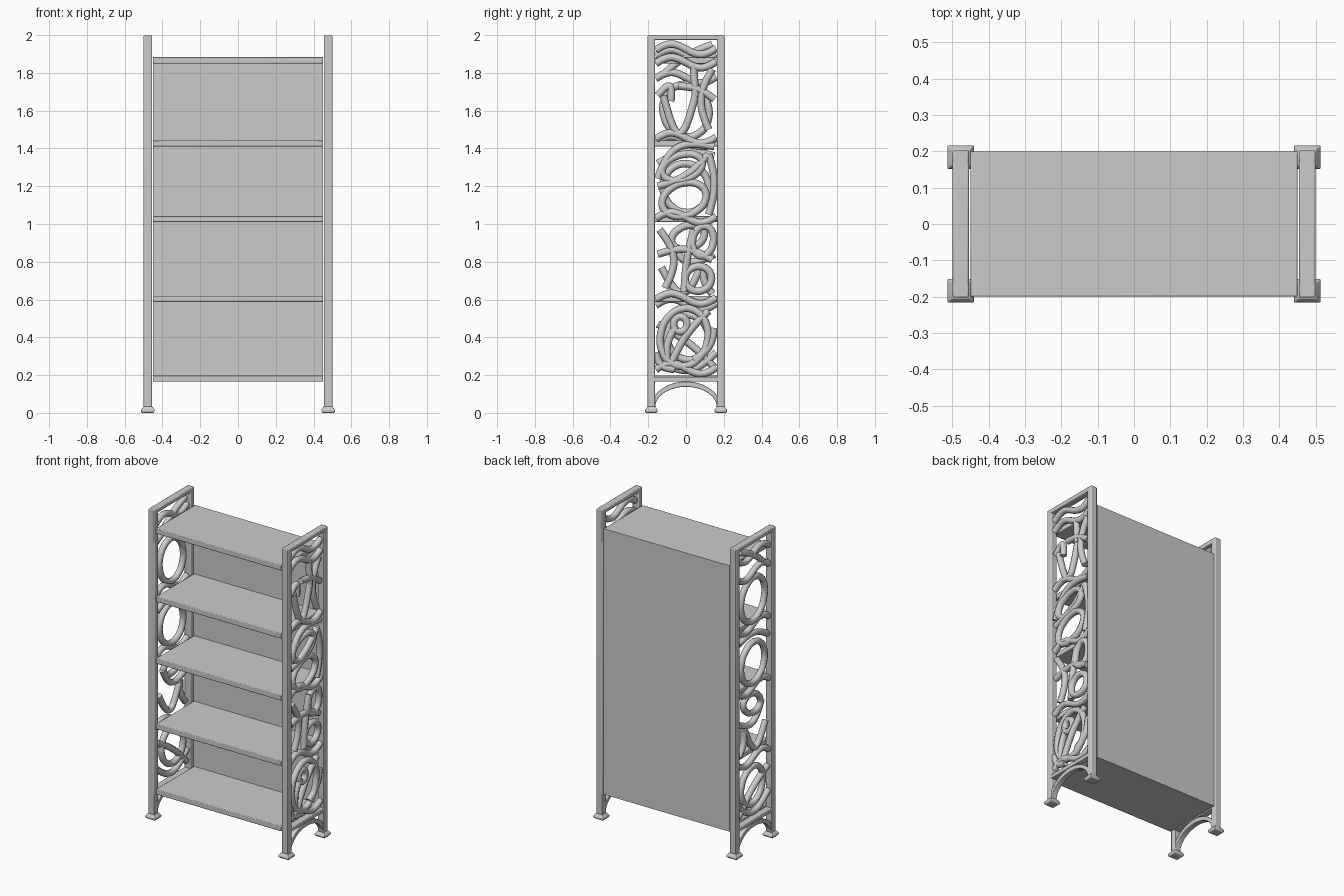
import bpy, bmesh, math

if "Cube" in bpy.data.objects:
    bpy.data.objects.remove(bpy.data.objects["Cube"])


def finish(ob, angle=40):
    bpy.ops.object.select_all(action='DESELECT')
    ob.select_set(True)
    bpy.context.view_layer.objects.active = ob
    bpy.ops.object.shade_smooth_by_angle(angle=math.radians(angle))


def loft(name, rings, bevel=0.0):
    """Join equal-sized rings of points into a solid."""
    bm = bmesh.new()
    rows = [[bm.verts.new(p) for p in r] for r in rings]
    n = len(rows[0])
    for a, b in zip(rows, rows[1:]):
        for i in range(n):
            bm.faces.new((a[i], a[(i + 1) % n], b[(i + 1) % n], b[i]))
    bm.faces.new(rows[0])
    bm.faces.new(rows[-1])
    bmesh.ops.recalc_face_normals(bm, faces=bm.faces)
    me = bpy.data.meshes.new(name)
    bm.to_mesh(me)
    bm.free()
    ob = bpy.data.objects.new(name, me)
    bpy.context.collection.objects.link(ob)
    if bevel:
        m = ob.modifiers.new("bevel", 'BEVEL')
        m.width, m.segments = bevel, 2
    finish(ob)


def rect(cx, cy, hx, hy, z):
    return [(cx + i * hx, cy + j * hy, z) for i, j in ((-1, -1), (1, -1), (1, 1), (-1, 1))]


def box(name, cx, hx, cy, hy, z0, z1, bevel=0.0):
    loft(name, [rect(cx, cy, hx, hy, z) for z in (z0, z1)], bevel)


def oval(cy, cz, ry, rz, tilt):
    """Closed loop leaning by tilt degrees (centimetres)."""
    t, pts = math.radians(tilt), []
    for i in range(10):
        a = math.tau * i / 10
        u, v = ry * math.cos(a), rz * math.sin(a)
        pts.append((cy + u * math.cos(t) - v * math.sin(t), cz + u * math.sin(t) + v * math.cos(t)))
    return pts


def bow(y0, z0, y1, z1, bend, turns=1):
    """Line from one point to another, swung sideways as an arc or an S."""
    dy, dz = y1 - y0, z1 - z0
    d = math.hypot(dy, dz)
    pts = []
    for i in range(9):
        t = i / 8
        s = bend * math.sin(math.pi * turns * t) / d
        pts.append((y0 + dy * t - dz * s, z0 + dz * t + dy * s))
    return pts


def scrollwork(name, x, ovals, bows, waves):
    cu = bpy.data.curves.new(name, 'CURVE')
    cu.dimensions = '3D'
    cu.bevel_depth, cu.bevel_resolution, cu.resolution_u = 0.02, 2, 5
    cu.use_fill_caps = True
    paths = [(oval(*o), True) for o in ovals] + [(bow(*b), False) for b in bows]
    paths += [(bow(-16, z, 16, z + 1, 3, 2), False) for z in waves]
    for pts, closed in paths:
        sp = cu.splines.new('BEZIER')
        sp.bezier_points.add(len(pts) - 1)
        sp.use_cyclic_u = closed
        for b, (y, z) in zip(sp.bezier_points, pts):
            b.co = (x, y / 100, z / 100)
            b.handle_left_type = b.handle_right_type = 'AUTO'
    ob = bpy.data.objects.new(name, cu)
    bpy.context.collection.objects.link(ob)
    bpy.ops.object.select_all(action='DESELECT')
    ob.select_set(True)
    bpy.context.view_layer.objects.active = ob
    bpy.ops.object.convert(target='MESH')
    finish(bpy.context.object, 60)


# Shelves and back panel
for i, z in enumerate((0.165, 0.587, 1.01, 1.41, 1.85)):
    box(f"shelf_{i + 1}", 0, 0.45, 0, 0.2, z, z + 0.033, 0.004)
box("back_panel", 0, 0.45, 0.195, 0.005, 0.165, 1.883)

# Side frames: posts, rails, arches and feet
X, H = 0.477, 0.0225
for side, cx in (("left", -X), ("right", X)):
    for end, cy in (("front", -0.184), ("back", 0.184)):
        box(f"{side}_{end}_post", cx, H, cy, 0.019, 0.01, 2.0, 0.005)
        foot = ((0.03, 0), (0.036, 0.006), (0.036, 0.017), (0.024, 0.033))
        loft(f"{side}_{end}_foot", [rect(cx, cy, w, w * 0.9, z) for w, z in foot], 0.002)
    box(f"{side}_top_rail", cx, H, 0, 0.2, 1.973, 2.0, 0.005)
    box(f"{side}_bottom_rail", cx, H, 0, 0.18, 0.165, 0.19, 0.004)
    arch = []
    for i in range(25):
        c, n = math.cos(math.pi * i / 24), math.sin(math.pi * i / 24)
        arch.append([(cx + h, r * c, 0.03 + k * n) for h, r, k in
                     ((-.018, .185, .136), (.018, .185, .136), (.018, .163, .108), (-.018, .163, .108))])
    loft(f"{side}_arch", arch, 0.003)

# Right side ornament: loops, bowed strokes and waves
scrollwork("right_scrollwork", X,
           ovals=[(-2, 130, 11, 6.5, 18), (-1, 113, 12, 8.5, 20), (9, 91, 5.5, 8, -10),
                  (6.5, 71, 7, 6.5, 15), (-1, 40, 12.5, 15.5, -12), (-3, 47, 3.5, 4, 0)],
           bows=[(-12, 168, 5, 168, -20), (5, 168, 4, 184, 0), (-15, 168, -8, 165, 7),
                 (14, 182, 12, 150, -5), (-4, 173, 15, 166, 2), (15, 141, -15, 124, -9),
                 (-15, 120, 12, 137, -3), (12, 137, 12, 105, 3), (4, 97, -1, 64, -1),
                 (-14, 97, -11, 66, 6), (-15, 84, 14, 81, 4), (-8, 26, 12, 54, 2),
                 (-5, 46, -10, 28, -2), (4, 28, 15, 45, -3), (-16, 32, -6, 23, -3)],
           waves=(192, 185, 145, 103, 60, 23))

# Left side ornament: open ovals linked by waves
scrollwork("left_scrollwork", -X,
           ovals=[(0, 160, 12, 14, 15), (0, 119, 12, 13, 15), (1, 93, 9, 6, 20), (1, 40, 11, 12, 20)],
           bows=[(-9, 92, 15, 84, -8), (-13, 77, 8, 78, -14), (9, 79, 14, 63, -2),
                 (-15, 47, 15, 24, 2), (-15, 132, 15, 136, 4), (-16, 31, 16, 32, -9),
                 (-12, 179, 14, 195, 2)],
           waves=(189, 177, 143, 103, 57))
